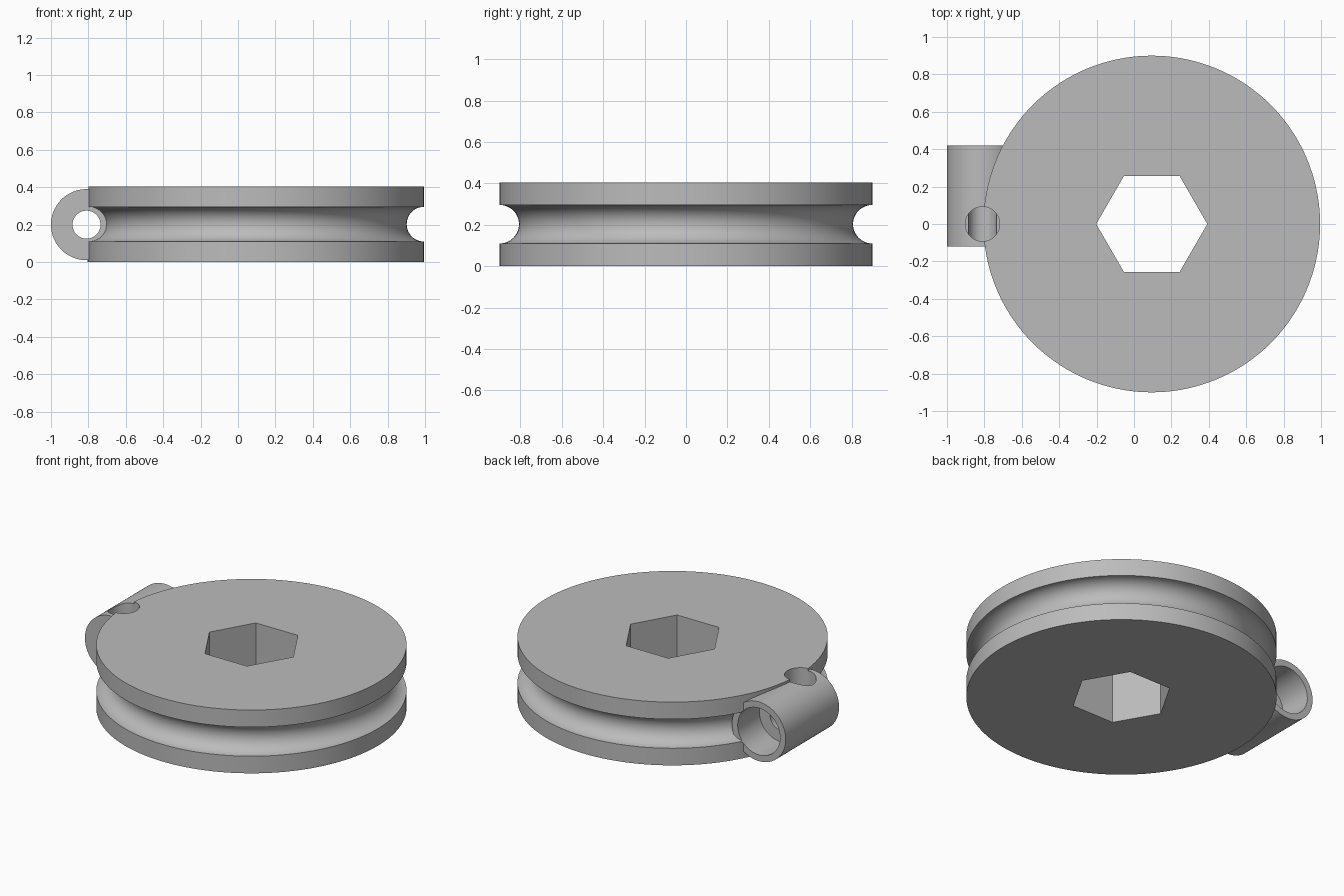
import bpy, bmesh, math
from mathutils import Matrix, Vector

if "Cube" in bpy.data.objects:
    bpy.data.objects.remove(bpy.data.objects["Cube"], do_unlink=True)

grey = bpy.data.materials.new("plain grey")
grey.use_nodes = True
colour = (0.5, 0.5, 0.5, 1)
grey.diffuse_color = colour
grey.node_tree.nodes["Principled BSDF"].inputs["Base Color"].default_value = colour

DISC_X, DISC_R, HEIGHT = 0.095, 0.9, 0.405
GROOVE_R = 0.093
TUBE_X, TUBE_Z = -0.81, 0.2


def add_object(name, bm):
    bmesh.ops.recalc_face_normals(bm, faces=bm.faces)
    mesh = bpy.data.meshes.new(name)
    bm.to_mesh(mesh)
    bm.free()
    mesh.materials.append(grey)
    obj = bpy.data.objects.new(name, mesh)
    bpy.context.collection.objects.link(obj)
    return obj


def cylinder(name, start, end, radius, sides=64, spin=0):
    start, end = Vector(start), Vector(end)
    axis = end - start
    turn = axis.to_track_quat('Z', 'Y').to_matrix().to_4x4()
    place = Matrix.Translation((start + end) / 2) @ turn @ Matrix.Rotation(spin, 4, 'Z')
    bm = bmesh.new()
    bmesh.ops.create_cone(bm, cap_ends=True, segments=sides, radius1=radius,
                          radius2=radius, depth=axis.length, matrix=place)
    return add_object(name, bm)


def combine(target, other, operation):
    other.hide_render = True
    mod = target.modifiers.new(operation.lower(), 'BOOLEAN')
    mod.operation, mod.solver, mod.object = operation, 'EXACT', other
    bpy.context.view_layer.objects.active = target
    bpy.ops.object.modifier_apply(modifier=mod.name)
    bpy.data.objects.remove(other, do_unlink=True)


# Grooved disc: a half profile spun around the vertical axis
profile = [(0, 0), (DISC_R, 0)]
for i in range(25):
    a = -math.pi / 2 + math.pi * i / 24
    profile.append((DISC_R - GROOVE_R * math.cos(a), HEIGHT / 2 + GROOVE_R * math.sin(a)))
profile += [(DISC_R, HEIGHT), (0, HEIGHT)]
bm = bmesh.new()
verts = [bm.verts.new((DISC_X + r, 0, z)) for r, z in profile]
edges = [bm.edges.new(pair) for pair in zip(verts, verts[1:])]
bmesh.ops.spin(bm, geom=verts + edges, cent=(DISC_X, 0, 0), axis=(0, 0, 1),
               angle=math.tau, steps=144, use_merge=True)
bmesh.ops.remove_doubles(bm, verts=bm.verts, dist=0.0001)
pulley = add_object("grooved_pulley", bm)

# Cable anchor tube on the rim
tube = cylinder("anchor_tube", (TUBE_X, -0.12, TUBE_Z), (TUBE_X, 0.42, TUBE_Z), 0.19, 96)
combine(pulley, tube, 'UNION')

# Hexagonal shaft hole, cable bore, wide socket and set screw hole
cutters = [
    cylinder("shaft_cutter", (DISC_X, 0, -0.1), (DISC_X, 0, 0.5), 0.297, 6, math.pi / 2),
    cylinder("cable_cutter", (TUBE_X, -0.2, TUBE_Z), (TUBE_X, 0.3, TUBE_Z), 0.075),
    cylinder("socket_cutter", (TUBE_X, 0.2, TUBE_Z), (TUBE_X, 0.5, TUBE_Z), 0.15),
    cylinder("screw_cutter", (TUBE_X, 0, TUBE_Z), (TUBE_X, 0, 0.5), 0.092),
]
for cutter in cutters:
    combine(pulley, cutter, 'DIFFERENCE')

# Smooth curved surfaces, sharp rims
bpy.ops.object.select_all(action='DESELECT')
pulley.select_set(True)
bpy.context.view_layer.objects.active = pulley
bpy.ops.object.shade_smooth_by_angle(angle=math.radians(30))
